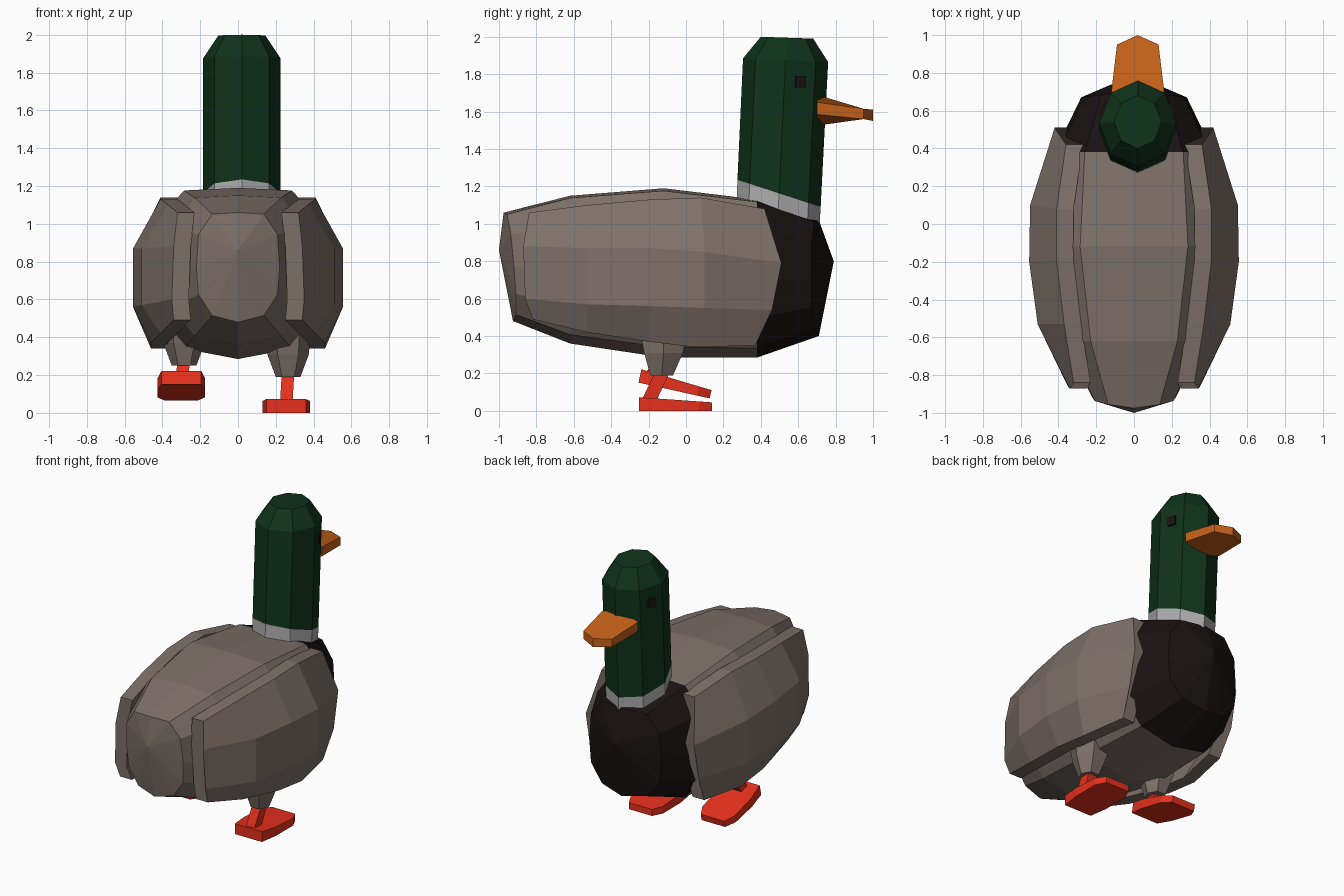
import bpy, bmesh
from math import sin, cos, pi, radians
from mathutils import Vector, Matrix

if "Cube" in bpy.data.objects:
    bpy.data.objects.remove(bpy.data.objects["Cube"])


def material(name, rgb):
    m = bpy.data.materials.new(name)
    m.diffuse_color = (*rgb, 1)
    m.use_nodes = True
    m.node_tree.nodes["Principled BSDF"].inputs["Base Color"].default_value = m.diffuse_color
    return m


BROWN = material("brown", (0.21, 0.165, 0.145))
DARK = material("dark", (0.010, 0.006, 0.006))
GREEN = material("green", (0.005, 0.032, 0.011))
WHITE = material("white", (0.42, 0.42, 0.42))
ORANGE = material("orange", (0.56, 0.12, 0.01))
RED = material("red", (0.80, 0.03, 0.012))


def loft(name, rings, mat, start=None, end=None):
    """Skin closed rings of points; each end gets a flat cap or a pole."""
    bm = bmesh.new()
    vs = [[bm.verts.new(p) for p in r] for r in rings]
    n = len(vs[0])
    for a, b in zip(vs, vs[1:]):
        for i in range(n):
            j = (i + 1) % n
            bm.faces.new((a[i], a[j], b[j], b[i]))
    for ring, pole in ((vs[0], start), (vs[-1], end)):
        if pole:
            p = bm.verts.new(pole)
            for i in range(n):
                bm.faces.new((ring[i], ring[(i + 1) % n], p))
        else:
            bm.faces.new(ring)
    bmesh.ops.recalc_face_normals(bm, faces=bm.faces)
    me = bpy.data.meshes.new(name)
    bm.to_mesh(me)
    bm.free()
    me.materials.append(mat)
    ob = bpy.data.objects.new(name, me)
    bpy.context.collection.objects.link(ob)
    return ob


# Body and breast: one squarish section lofted along y
HALF = [(0, 1), (0.62, 0.97), (0.95, 0.6), (1, 0.0), (0.95, -0.5), (0.62, -0.88), (0, -1)]
SECTION = HALF + [(-x, z) for x, z in HALF[-2:0:-1]]


def body_ring(y, bottom, top, width, tilt=0, bow=0):
    c, h = (top + bottom) / 2, (top - bottom) / 2
    return [(u * width, y + tilt * v + bow * abs(u), c + v * h) for u, v in SECTION]


seam = body_ring(0.38, 0.285, 1.13, 0.42)
loft("body", [body_ring(-0.95, 0.48, 1.06, 0.22, -0.025, 0.03),
              body_ring(-0.62, 0.36, 1.15, 0.37),
              body_ring(-0.12, 0.285, 1.19, 0.46), seam],
     BROWN, start=(0, -1.0, 0.86))
loft("breast", [seam, body_ring(0.71, 0.40, 1.02, 0.28, 0, -0.04)],
     DARK, end=(0, 0.79, 0.80))

# Wings: thick curved plates, columns of (outer x, y, z) from top to bottom
COLUMNS = [
    [(0.32, -0.84, 1.06), (0.34, -0.87, 0.88), (0.35, -0.86, 0.60), (0.34, -0.82, 0.49)],
    [(0.37, -0.53, 1.10), (0.51, -0.53, 0.87), (0.51, -0.53, 0.57), (0.41, -0.53, 0.42)],
    [(0.41, -0.19, 1.13), (0.555, -0.2, 0.87), (0.555, -0.2, 0.56), (0.46, -0.2, 0.37)],
    [(0.41, 0.08, 1.14), (0.55, 0.1, 0.85), (0.55, 0.1, 0.55), (0.46, 0.05, 0.34)],
    [(0.36, 0.42, 1.08), (0.42, 0.51, 0.79), (0.42, 0.46, 0.54), (0.40, 0.37, 0.35)],
]
for side, label in ((1, "right"), (-1, "left")):
    rings = [[(side * x, y, z) for x, y, z in col] +
             [(side * (x - 0.09), y, z) for x, y, z in reversed(col)] for col in COLUMNS]
    loft(label + "_wing", rings, BROWN)

# Neck and head: tilted octagons
CX = 0.02


def neck_ring(yb, zb, yf, zf, rx):
    return [(CX + rx * sin(a), (yb + yf) / 2 + (yf - yb) / 2 * cos(a),
             (zb + zf) / 2 + (zf - zb) / 2 * cos(a))
            for a in (k * pi / 4 for k in range(8))]


collar_top = neck_ring(0.275, 1.235, 0.72, 1.09, 0.205)
loft("neck_collar", [neck_ring(0.27, 1.08, 0.715, 1.005, 0.205), collar_top], WHITE)
loft("head", [collar_top, neck_ring(0.305, 1.885, 0.76, 1.865, 0.205),
              neck_ring(0.40, 2.0, 0.68, 1.99, 0.125)], GREEN)

# Beak: wedge with a pointed tip and a slight ridge
OUTLINE = [(-0.14, 0.70), (0, 0.70), (0.14, 0.70), (0.11, 0.95), (0, 1.0), (-0.11, 0.95)]
UPPER = [1.65, 1.69, 1.65, 1.615, 1.61, 1.615]
LOWER = [1.585, 1.525, 1.585, 1.56, 1.55, 1.56]
loft("beak", [[(CX + x, y, z) for (x, y), z in zip(OUTLINE, lv)] for lv in (LOWER, UPPER)], ORANGE)

# Eyes: small flat squares on the front side facets
for s, label in ((1, "right"), (-1, "left")):
    m = Matrix.Translation((CX + s * 0.176, 0.61, 1.76)) @ Matrix.Rotation(s * radians(22), 4, 'Z')
    loft(label + "_eye", [[m @ Vector((x, y, z)) for y, z in
         ((-0.028, -0.03), (0.028, -0.03), (0.028, 0.03), (-0.028, 0.03))]
        for x in (-0.012, 0.012)], DARK)


# Legs: tapered thigh, slanted shank, webbed foot
def hexagon(x, y, z, r, ry):
    return [(x + r * cos(k * pi / 3), y + ry * sin(k * pi / 3), z) for k in range(6)]


def square(x, y, z, w, d):
    return [(x + a * w, y + b * d, z) for a, b in ((-1, -1), (1, -1), (1, 1), (-1, 1))]


FOOT = [(0.105, -0.25), (0.125, -0.12), (0.125, 0.07), (0.09, 0.14)]
FOOT += [(-x, y) for x, y in reversed(FOOT)]


def leg(label, x, hem, foot_x, ankle_z, foot_matrix):
    loft(label + "_thigh", [hexagon(x, -0.12, hem + 0.26, 0.12, 0.15),
                            hexagon(x, -0.12, hem + 0.12, 0.11, 0.12),
                            hexagon(x, -0.13, hem, 0.065, 0.07)], BROWN)
    loft(label + "_shank", [square(foot_x, -0.20, ankle_z, 0.033, 0.04),
                            square(x, -0.12, hem + 0.03, 0.033, 0.04)], RED)
    loft(label + "_foot", [[foot_matrix @ Vector((px, py, h * (0.055 - 0.07 * py)))
                            for px, py in FOOT] for h in (0, 1)], RED)


leg("right", 0.265, 0.19, 0.255, 0.05, Matrix.Translation((0.255, 0, 0)))
leg("left", -0.285, 0.25, -0.30, 0.17,
    Matrix.Translation((-0.30, -0.01, 0.097)) @ Matrix.Rotation(radians(-12.5), 4, 'X'))
